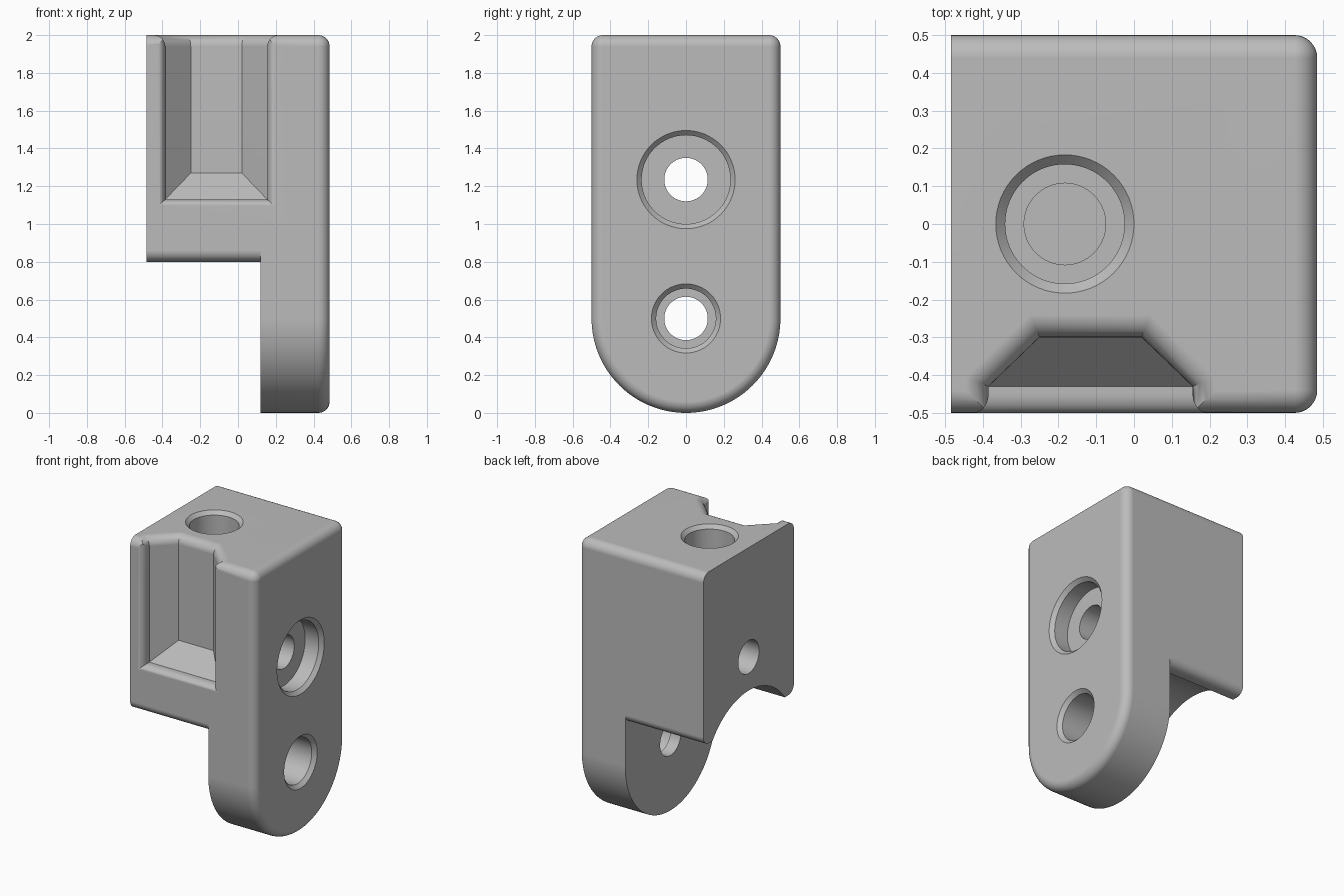
import bpy, bmesh, math
from mathutils import Vector

cube = bpy.data.objects.get("Cube")
if cube:
    bpy.data.objects.remove(cube)

grey = bpy.data.materials.new("plain_grey")
grey.use_nodes = True
GREY = (0.5, 0.5, 0.5, 1)
grey.diffuse_color = GREY
grey.node_tree.nodes["Principled BSDF"].inputs["Base Color"].default_value = GREY

HALF_X, TOP, FILLET = 0.485, 2.0, 0.06


def arc(cu, cv, r, start, end, n):
    """Points on a circular arc, angles in degrees."""
    angles = [math.radians(start + (end - start) * i / n) for i in range(n + 1)]
    return [(cu + r * math.cos(a), cv + r * math.sin(a)) for a in angles]


def loft(name, rings):
    """Skin equal-length rings of points and cap both ends."""
    bm = bmesh.new()
    loops = [[bm.verts.new(p) for p in ring] for ring in rings]
    n = len(loops[0])
    for a, b in zip(loops, loops[1:]):
        for i in range(n):
            j = (i + 1) % n
            bm.faces.new((a[i], a[j], b[j], b[i]))
    bm.faces.new(loops[0])
    bm.faces.new(loops[-1])
    bmesh.ops.recalc_face_normals(bm, faces=bm.faces)
    mesh = bpy.data.meshes.new(name)
    bm.to_mesh(mesh)
    bm.free()
    mesh.materials.append(grey)
    obj = bpy.data.objects.new(name, mesh)
    bpy.context.collection.objects.link(obj)
    return obj


def along_x(profile, x):
    return [(x, y, z) for y, z in profile]


def quarter(n=8):
    """Unit quarter round as (sine, one minus cosine) steps."""
    return [(math.sin(t), 1 - math.cos(t))
            for t in (math.pi / 2 * i / n for i in range(n + 1))]


# Body: arched plate profile with a rounded rim on the +x face
def body_profile(inset):
    r = max(FILLET - inset, 0.0005)
    cy, cz = 0.5 - inset - r, TOP - inset - r
    return (arc(0, 0.5, 0.5 - inset, 180, 360, 64)
            + arc(cy, cz, r, 0, 90, 8) + arc(-cy, cz, r, 90, 180, 8))


rings = [along_x(body_profile(0), -HALF_X)]
rings += [along_x(body_profile(FILLET * c), HALF_X - FILLET + FILLET * s)
          for s, c in quarter()]
body = loft("bracket_body", rings)
cutters = []

# Space under the block, with a concave arch and rounded outer lips
half = [(0.6, -0.2), (0.6, 0.86), (0.5005, 0.86)]
half += arc(0.44, 0.86, FILLET, 0, -90, 8)
half += arc(0, 0.5, 0.5, math.degrees(math.asin(0.6)), 90, 32)
under = half + [(-y, z) for y, z in reversed(half[:-1])]
cutters.append(loft("underside_cutter", [along_x(under, -0.7), along_x(under, 0.12)]))


# Front pocket: sloped walls, then a rounded mouth
MID_X = -0.115


def pocket_ring(y, half_width, floor):
    x0, x1 = MID_X - half_width, MID_X + half_width
    return [(x0, y, floor), (x1, y, floor), (x1, y, 2.2), (x0, y, 2.2)]


rings = [pocket_ring(-0.3, 0.135, 1.27), pocket_ring(-0.43, 0.27, 1.13)]
rings += [pocket_ring(-0.45 - 0.05 * s, 0.27 + 0.04 * c, 1.13 - 0.035 * c)
          for s, c in quarter()]
rings.append(pocket_ring(-0.6, 0.31, 1.095))
cutters.append(loft("pocket_cutter", rings))


# Rounded upper rim of the pocket
def rim_ring(z, d):
    shift = d * math.tan(math.pi / 8)
    side = [(0.135 + shift, -0.3 + d), (0.27 + d, -0.43 + shift), (0.27 + d, -0.7)]
    return ([(MID_X + x, y, z) for x, y in side]
            + [(MID_X - x, y, z) for x, y in reversed(side)])


rings = [rim_ring(1.92, -0.002)]
rings += [rim_ring(TOP - FILLET + FILLET * s, FILLET * c) for s, c in quarter()]
rings.append(rim_ring(2.1, FILLET))
cutters.append(loft("pocket_rim_cutter", rings))


# Stepped round holes, given as (position along axis, radius)
def side_hole(name, z, steps):
    return loft(name, [along_x(arc(0, z, r, 0, 354.375, 63), x) for x, r in steps])


cutters.append(side_hole("upper_bolt_hole_cutter", 1.235, [
    (0.6, 0.26), (HALF_X, 0.26), (0.46, 0.235), (0.355, 0.235),
    (0.355, 0.115), (-0.7, 0.115)]))
cutters.append(side_hole("lower_bolt_hole_cutter", 0.5, [
    (0.6, 0.183), (HALF_X, 0.183), (0.46, 0.158), (0.2, 0.158),
    (0.2, 0.115), (-0.7, 0.115)]))
top_steps = [(2.1, 0.183), (TOP, 0.183), (1.975, 0.158), (1.6, 0.158),
             (1.6, 0.108), (1.45, 0.108)]
cutters.append(loft("top_hole_cutter", [
    [(x, y, z) for x, y in arc(-0.183, 0, r, 0, 354.375, 63)] for z, r in top_steps]))

# Cut the body, then drop the cutters
bpy.ops.object.select_all(action="DESELECT")
bpy.context.view_layer.objects.active = body
body.select_set(True)
for cutter in cutters:
    cutter.hide_render = True
    mod = body.modifiers.new(cutter.name, "BOOLEAN")
    mod.operation, mod.solver, mod.object = "DIFFERENCE", "EXACT", cutter
    bpy.ops.object.modifier_apply(modifier=mod.name)
    bpy.data.objects.remove(cutter)

# Smooth rounds with crisp edges and clean flats
bpy.ops.object.shade_smooth_by_angle(angle=math.radians(30))
weighted = body.modifiers.new("clean_flats", "WEIGHTED_NORMAL")
weighted.keep_sharp = True
